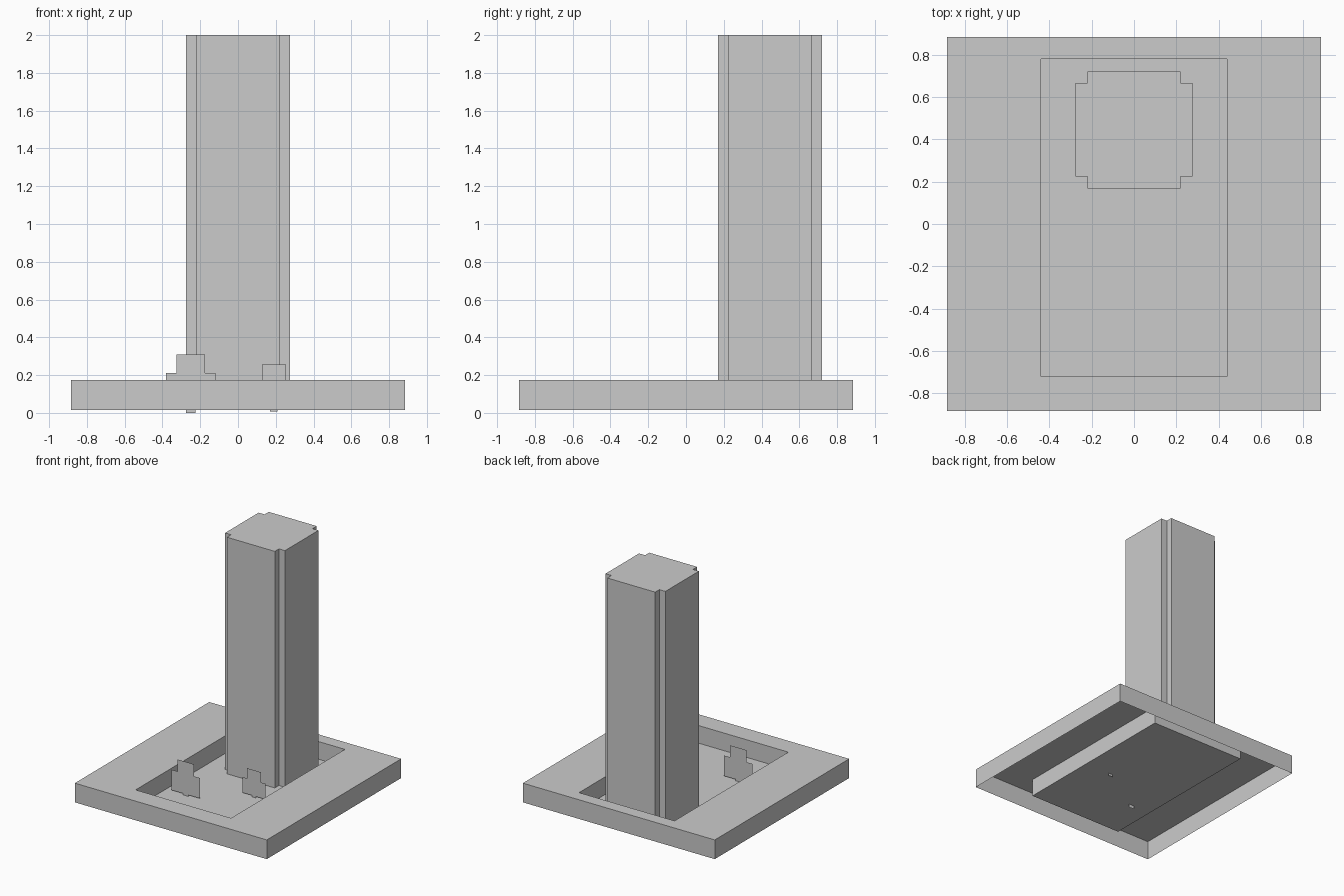
import bpy

if "Cube" in bpy.data.objects:
    bpy.data.objects.remove(bpy.data.objects["Cube"])


def mesh_object(name, verts, faces):
    mesh = bpy.data.meshes.new(name)
    mesh.from_pydata(verts, [], faces)
    mesh.update()
    obj = bpy.data.objects.new(name, mesh)
    bpy.context.collection.objects.link(obj)
    return obj


def rect(x0, x1, y0, y1, z):
    return [(x0, y0, z), (x1, y0, z), (x1, y1, z), (x0, y1, z)]


def bridge(a, b, n):
    """Quads between two rings of n points starting at indices a and b."""
    return [(a + i, a + (i + 1) % n, b + (i + 1) % n, b + i) for i in range(n)]


def cutout(name, x, y, outline):
    """Flat standing shape, mirrored from its right-hand outline (dx, z)."""
    pts = outline + [(-dx, z) for dx, z in reversed(outline)]
    return mesh_object(name, [(x + dx, y, z) for dx, z in pts],
                       [tuple(range(len(pts)))])


# Base: thin shell, open below, with a sunken rectangular pit
S, TOP, RIM, FLOOR = 0.885, 0.175, 0.015, 0.028
PIT = (-0.44, 0.44, -0.72, 0.78)
rings = (rect(-S, S, -S, S, RIM) + rect(-S, S, -S, S, TOP)
         + rect(*PIT, TOP) + rect(*PIT, FLOOR))
faces = bridge(0, 4, 4) + bridge(4, 8, 4) + bridge(8, 12, 4) + [(12, 13, 14, 15)]
mesh_object("base_with_pit", rings, faces)

# Tower: square shaft with a notch in each corner, standing on the pit floor
CY, OUT, INN = 0.445, 0.276, 0.221
profile = [(-INN, -OUT), (INN, -OUT), (INN, -INN), (OUT, -INN),
           (OUT, INN), (INN, INN), (INN, OUT), (-INN, OUT),
           (-INN, INN), (-OUT, INN), (-OUT, -INN), (-INN, -INN)]
n = len(profile)
verts = [(x, y + CY, z) for z in (FLOOR, 2.0) for x, y in profile]
mesh_object("tower", verts, bridge(0, n, n) + [tuple(range(n, 2 * n))])

# Column of small flush plates on the tower front
for i in range(8):
    z = 0.257 + 0.223 * i
    y = CY - OUT - 0.001
    mesh_object("front_plate", [(-0.045, y, z - 0.025), (0.045, y, z - 0.025),
                                (0.045, y, z + 0.025), (-0.045, y, z + 0.025)],
                [(0, 1, 2, 3)])

# Flat cutouts with tabs that pass through the pit floor
cutout("large_cutout", -0.25, -0.33,
       [(0.025, 0.0), (0.025, 0.04), (0.13, 0.04), (0.13, 0.21),
        (0.075, 0.21), (0.075, 0.31)])
cutout("small_cutout", 0.19, -0.06,
       [(0.02, 0.008), (0.02, 0.04), (0.105, 0.04), (0.105, 0.17),
        (0.063, 0.17), (0.063, 0.255)])
